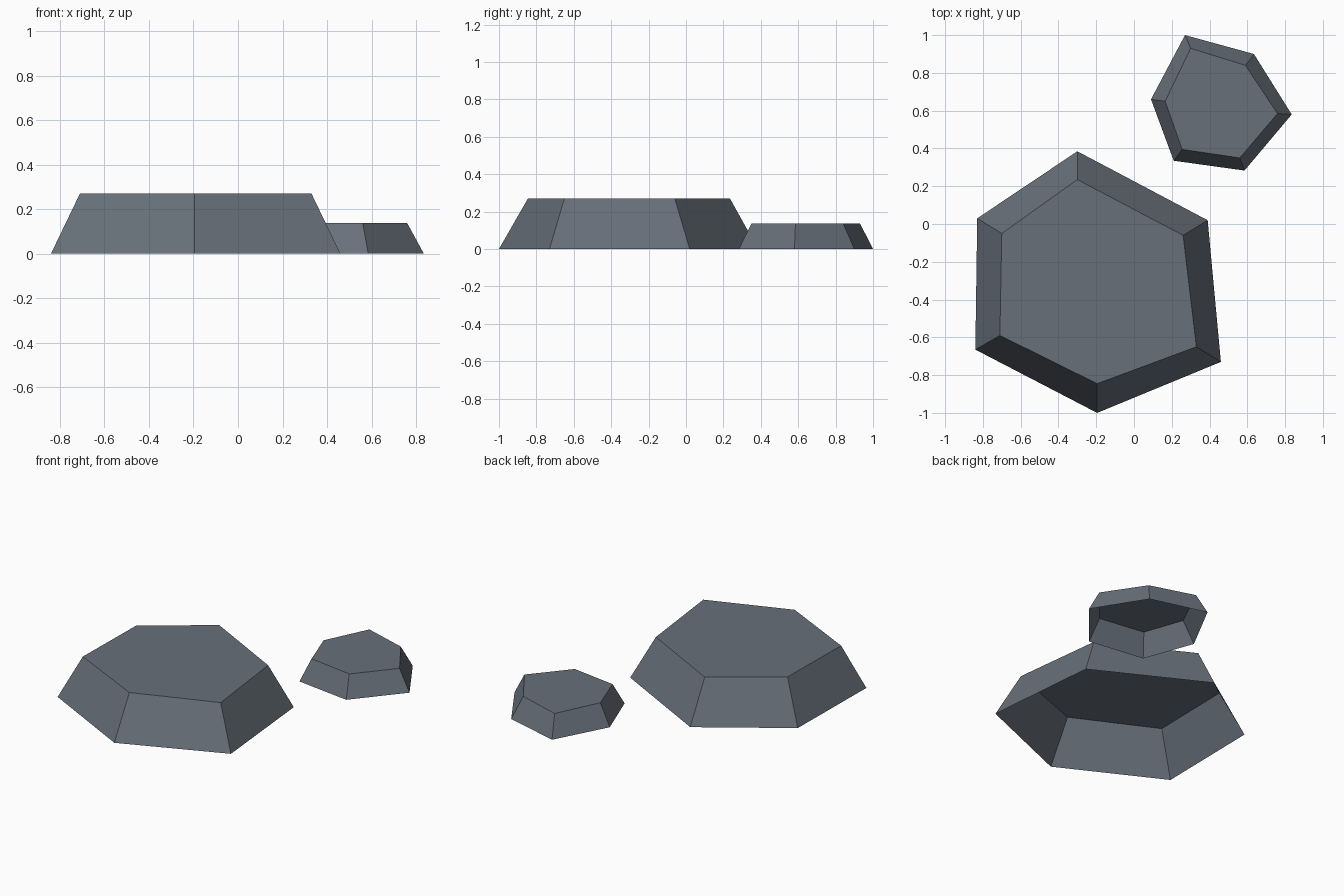
import bpy

if "Cube" in bpy.data.objects:
    bpy.data.objects.remove(bpy.data.objects["Cube"])

# One flat slate grey
slate = bpy.data.materials.new("slate grey")
slate.diffuse_color = (0.138, 0.162, 0.194, 1)
slate.use_nodes = True
slate.node_tree.nodes["Principled BSDF"].inputs["Base Color"].default_value = slate.diffuse_color


def make_slab(name, base, top, height):
    """Tapered rock with a flat top and an open underside."""
    n = len(base)
    verts = [(x, y, 0) for x, y in base] + [(x, y, height) for x, y in top]
    walls = [(i, (i + 1) % n, (i + 1) % n + n, i + n) for i in range(n)]
    cap = tuple(range(n, 2 * n))
    mesh = bpy.data.meshes.new(name)
    mesh.from_pydata(verts, [], walls + [cap])
    mesh.materials.append(slate)
    obj = bpy.data.objects.new(name, mesh)
    bpy.context.collection.objects.link(obj)


# Large rock (outlines run counter-clockwise so faces point outwards)
make_slab(
    "large_rock",
    [(-0.30, 0.385), (-0.83, 0.03), (-0.84, -0.665),
     (-0.195, -1.0), (0.46, -0.73), (0.39, 0.02)],
    [(-0.30, 0.235), (-0.70, -0.05), (-0.71, -0.59),
     (-0.195, -0.845), (0.33, -0.65), (0.26, -0.06)],
    0.27)

# Small rock
make_slab(
    "small_rock",
    [(0.27, 1.0), (0.09, 0.66), (0.21, 0.335),
     (0.585, 0.283), (0.835, 0.58), (0.635, 0.90)],
    [(0.30, 0.93), (0.165, 0.65), (0.255, 0.395),
     (0.56, 0.35), (0.76, 0.585), (0.59, 0.84)],
    0.137)
